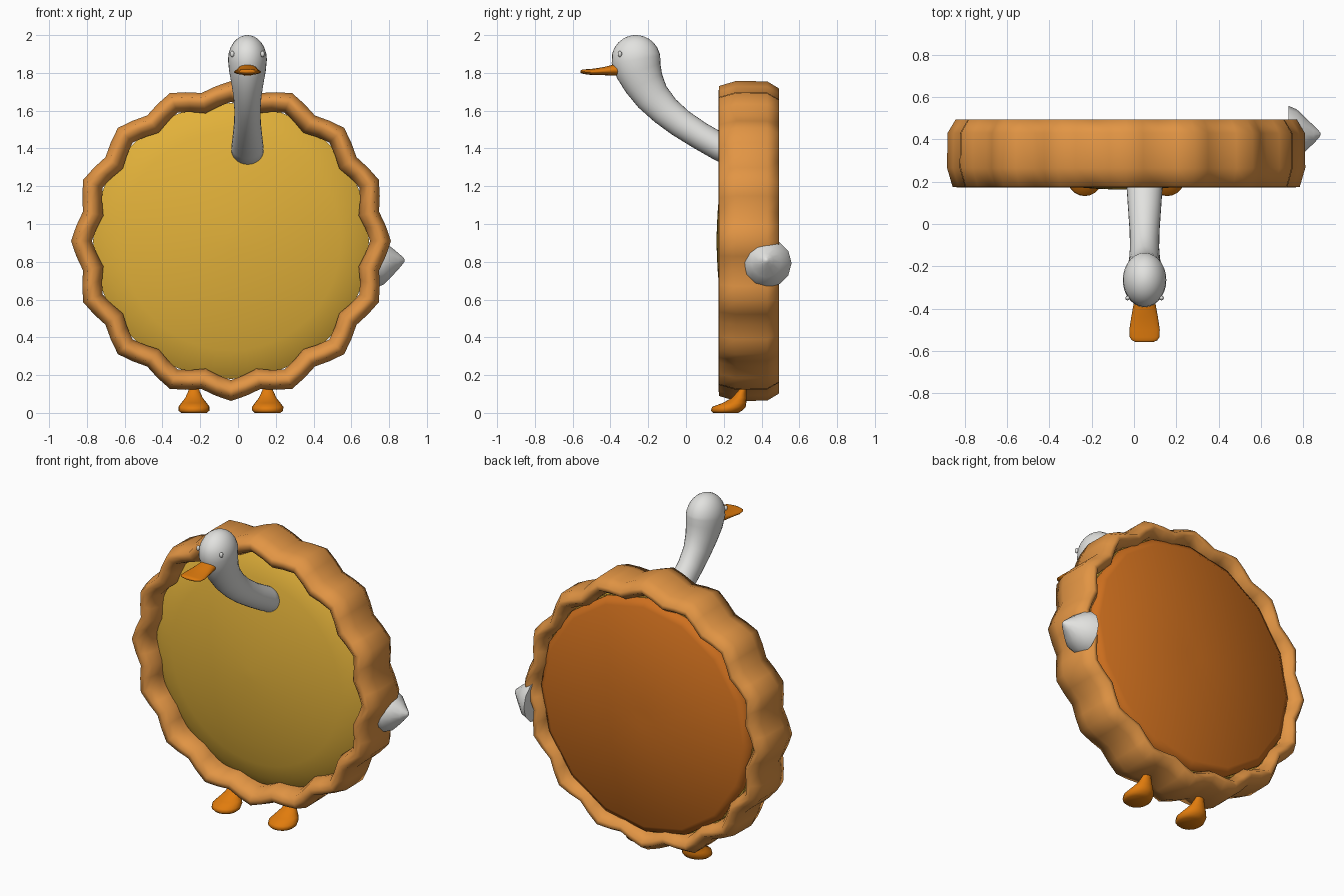
import bpy, bmesh, math
from mathutils import Vector

if "Cube" in bpy.data.objects:
    bpy.data.objects.remove(bpy.data.objects["Cube"])

CX, CZ = -0.037, 0.91      # centre of the pie


def material(name, rgb):
    m = bpy.data.materials.new(name)
    m.diffuse_color = (*rgb, 1)
    m.use_nodes = True
    m.node_tree.nodes["Principled BSDF"].inputs["Base Color"].default_value = m.diffuse_color
    return m


CRUST = material("baked crust", (0.76, 0.30, 0.058))
FILLING = material("yellow filling", (0.76, 0.44, 0.042))
BASE = material("dark crust", (0.62, 0.16, 0.013))
WHITE = material("white feathers", (0.76, 0.76, 0.74))
ORANGE = material("orange beak", (0.75, 0.20, 0.004))


def loft(name, rings, mat, closed=False, angle=180):
    """Skin a list of point rings; cap the ends unless it closes on itself."""
    bm = bmesh.new()
    vr = [[bm.verts.new(p) for p in r] for r in rings]
    n = len(vr[0])
    pairs = list(zip(vr, vr[1:])) + ([(vr[-1], vr[0])] if closed else [])
    for a, b in pairs:
        for i in range(n):
            j = (i + 1) % n
            bm.faces.new((a[i], a[j], b[j], b[i]))
    if not closed:
        bm.faces.new(vr[0])
        bm.faces.new(vr[-1])
    bmesh.ops.recalc_face_normals(bm, faces=bm.faces)
    me = bpy.data.meshes.new(name)
    bm.to_mesh(me)
    bm.free()
    ob = bpy.data.objects.new(name, me)
    bpy.context.collection.objects.link(ob)
    me.materials.append(mat)
    bpy.ops.object.select_all(action='DESELECT')
    ob.select_set(True)
    bpy.context.view_layer.objects.active = ob
    if angle < 180:
        bpy.ops.object.shade_smooth_by_angle(angle=math.radians(angle))
    else:
        bpy.ops.object.shade_smooth()
    return ob


def ellipse(c, u, v, n=20):
    c, u, v = Vector(c), Vector(u), Vector(v)
    return [c + u * math.cos(2 * math.pi * i / n) + v * math.sin(2 * math.pi * i / n)
            for i in range(n)]


def disc(name, profile, mat, n, angle):
    """Round slab facing along y from (radius, y) pairs."""
    return loft(name, [ellipse((CX, y, CZ), (r, 0, 0), (0, 0, r), n) for r, y in profile],
                mat, angle=angle)


def ellipsoid(name, c, r, mat):
    bpy.ops.mesh.primitive_uv_sphere_add(segments=16, ring_count=10, location=c)
    ob = bpy.context.object
    ob.name = name
    ob.scale = r
    ob.data.materials.append(mat)
    bpy.ops.object.shade_smooth()
    return ob


# Fluted crust ring with sixteen waves
section = [(0.765, 0.172), (0.797, 0.176), (0.823, 0.265), (0.821, 0.43), (0.783, 0.493),
           (0.755, 0.491), (0.722, 0.44), (0.713, 0.26), (0.733, 0.195)]
rings = []
for k in range(64):
    a = 2 * math.pi * k / 64
    w = 0.024 * math.cos(16 * a)
    rings.append([(CX + (r + w) * math.cos(a), y, CZ + (r + w) * math.sin(a)) for r, y in section])
loft("pie_crust", rings, CRUST, closed=True)

# Domed filling and the pie bottom
disc("pie_filling", [(0.03, 0.162), (0.15, 0.167), (0.30, 0.180), (0.45, 0.203), (0.58, 0.230),
                     (0.67, 0.256), (0.73, 0.295), (0.73, 0.43)], FILLING, 48, 50)
disc("pie_bottom", [(0.727, 0.41), (0.727, 0.445), (0.685, 0.474), (0.05, 0.482)], BASE, 16, 60)

# Neck and head in one skin: (y, z, half width in x, half thickness)
path = [(0.30, 1.345, 0.086, 0.074), (0.175, 1.410, 0.085, 0.073), (0.07, 1.470, 0.078, 0.073),
        (-0.03, 1.535, 0.071, 0.076), (-0.11, 1.600, 0.069, 0.082), (-0.178, 1.673, 0.074, 0.093),
        (-0.222, 1.745, 0.085, 0.107), (-0.25, 1.81, 0.097, 0.121), (-0.265, 1.87, 0.103, 0.130)]
for deg in (15, 30, 45, 58, 70, 80, 87):
    c, s = math.cos(math.radians(deg)), math.sin(math.radians(deg))
    path.append((-0.265, 1.87 + 0.13 * s, 0.103 * c, 0.130 * c))
rings = []
for i, (y, z, rx, rt) in enumerate(path):
    p, q = path[max(i - 1, 0)], path[min(i + 1, len(path) - 1)]
    t = Vector((0, q[0] - p[0], q[1] - p[1])).normalized()
    rings.append(ellipse((0.05, y, z), (rx, 0, 0), Vector((0, -t.z, t.y)) * rt, 28))
loft("neck_and_head", rings, WHITE)

# Eyes
for s in (-1, 1):
    ellipsoid("eye", (0.05 + s * 0.08, -0.35, 1.90), (0.011, 0.011, 0.016), WHITE)

# Flat bill: (y, z, half width, half height)
bill = [(-0.33, 1.818, 0.045, 0.034), (-0.39, 1.814, 0.054, 0.028), (-0.44, 1.809, 0.063, 0.021),
        (-0.50, 1.805, 0.072, 0.016), (-0.535, 1.806, 0.070, 0.013), (-0.55, 1.807, 0.060, 0.010),
        (-0.559, 1.807, 0.040, 0.006)]
loft("bill", [ellipse((0.05, y, z), (w, 0, 0), (0, 0, h)) for y, z, w, h in bill], ORANGE, angle=70)

# Webbed feet: (z, centre y, half width, half length)
foot = [(0.0, 0.21, 0.068, 0.066), (0.012, 0.215, 0.082, 0.083), (0.032, 0.227, 0.083, 0.089),
        (0.052, 0.256, 0.068, 0.063), (0.08, 0.282, 0.046, 0.038), (0.12, 0.299, 0.028, 0.020),
        (0.19, 0.315, 0.025, 0.020)]
for name, x in (("left_foot", -0.233), ("right_foot", 0.157)):
    loft(name, [ellipse((x, y, z), (w, 0, 0), (0, d, 0)) for z, y, w, d in foot], ORANGE, angle=70)

# Pointed tail: (x, centre y, centre z, radius)
tail = [(0.73, 0.430, 0.793, 0.129), (0.77, 0.427, 0.794, 0.115), (0.81, 0.424, 0.798, 0.080),
        (0.85, 0.423, 0.803, 0.042), (0.875, 0.424, 0.807, 0.016), (0.882, 0.425, 0.808, 0.005)]
loft("tail", [ellipse((x, y, z), (0, r, 0), (0, 0, r), 12) for x, y, z, r in tail], WHITE, angle=60)
